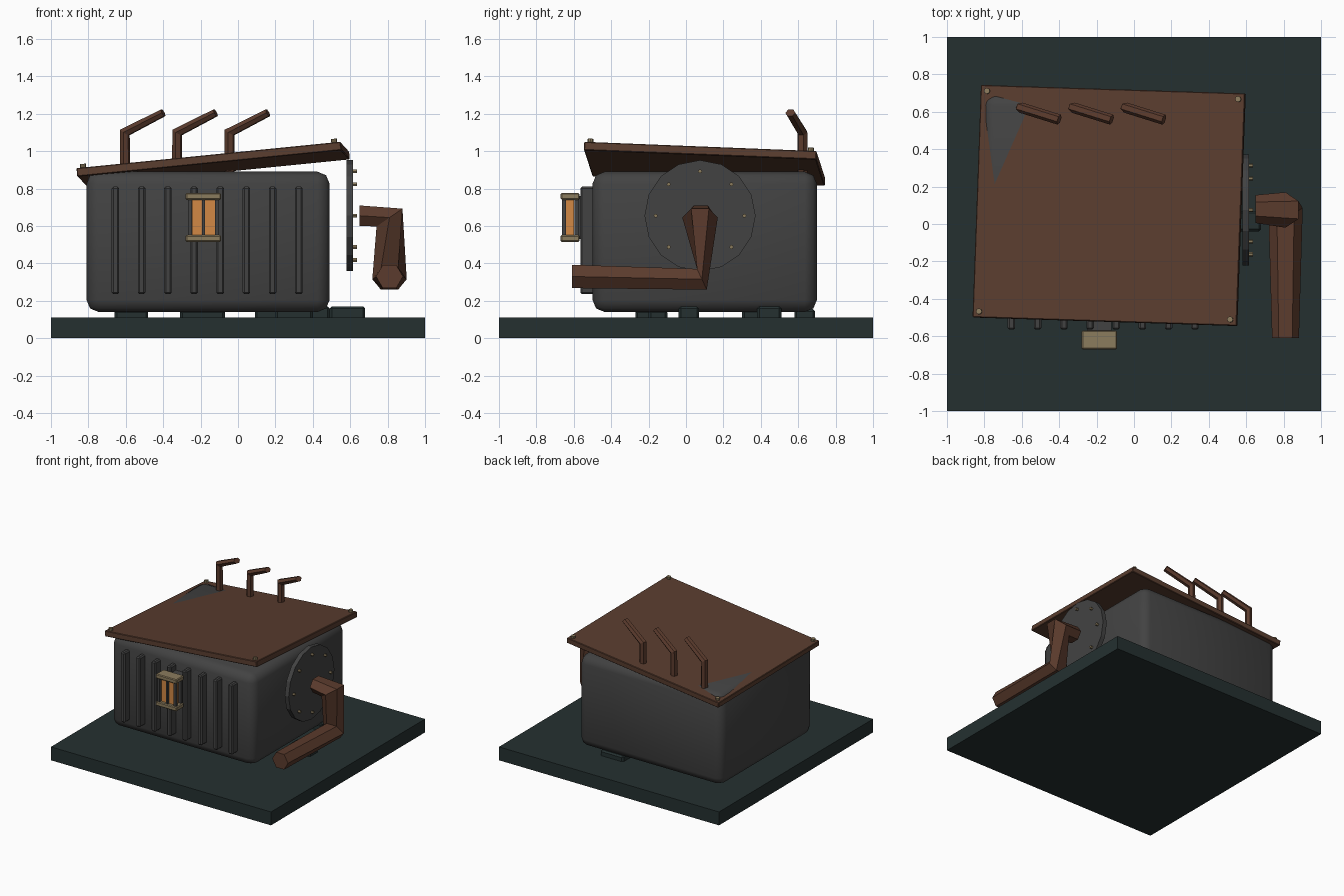
import bpy, bmesh, math
from mathutils import Vector, Matrix, Euler

if "Cube" in bpy.data.objects:
    bpy.data.objects.remove(bpy.data.objects["Cube"])


def material(name, rgb):
    m = bpy.data.materials.new(name)
    m.diffuse_color = (*rgb, 1)
    m.use_nodes = True
    m.node_tree.nodes["Principled BSDF"].inputs["Base Color"].default_value = m.diffuse_color
    return m


STONE = material("dark teal stone", (0.018, 0.030, 0.030))
IRON = material("dark iron", (0.055, 0.055, 0.055))
ROOF = material("brown roof", (0.100, 0.046, 0.028))
RUST = material("rust brown", (0.105, 0.044, 0.026))
BRASS = material("dull brass", (0.26, 0.20, 0.11))
GLOW = material("orange glass", (0.65, 0.25, 0.06))


def finish(name, bm, mat, matrix=None, smooth=False):
    bmesh.ops.recalc_face_normals(bm, faces=bm.faces)
    me = bpy.data.meshes.new(name)
    bm.to_mesh(me)
    bm.free()
    me.materials.append(mat)
    ob = bpy.data.objects.new(name, me)
    bpy.context.collection.objects.link(ob)
    if matrix:
        ob.matrix_world = matrix
    if smooth:
        bpy.ops.object.select_all(action='DESELECT')
        ob.select_set(True)
        bpy.context.view_layer.objects.active = ob
        bpy.ops.object.shade_smooth_by_angle(angle=math.radians(50))
    return ob


def box(name, x, y, z, mat, bevel=0, segments=1, matrix=None, smooth=False):
    """Box given by its (min, max) range on each axis."""
    bm = bmesh.new()
    bmesh.ops.create_cube(bm, size=1)
    for v in bm.verts:
        v.co = [(a + b) / 2 + c * (b - a) for (a, b), c in zip((x, y, z), v.co)]
    if bevel:
        bmesh.ops.bevel(bm, geom=bm.edges[:], offset=bevel, segments=segments,
                        profile=0.5, affect='EDGES')
    return finish(name, bm, mat, matrix, smooth)


def cylinder(name, center, radius, depth, mat, sides, matrix):
    bm = bmesh.new()
    bmesh.ops.create_cone(bm, cap_ends=True, segments=sides, radius1=radius,
                          radius2=radius, depth=depth)
    return finish(name, bm, mat, Matrix.Translation(center) @ matrix)


def hex_loft(name, rings, mat):
    """Six-sided tube; each ring is centre, half-axis u, half-axis v, flipped."""
    bm = bmesh.new()
    loops = []
    for c, u, v, flip in rings:
        loop = []
        for k in range(6):
            a = math.pi / 3 * ((1 - k) if flip else k)
            loop.append(bm.verts.new(Vector(c) + Vector(u) * math.cos(a)
                                     + Vector(v) * math.sin(a)))
        loops.append(loop)
    for r0, r1 in zip(loops, loops[1:]):
        for k in range(6):
            j = (k + 1) % 6
            bm.faces.new((r0[k], r0[j], r1[j], r1[k]))
    bm.faces.new(loops[0])
    bm.faces.new(loops[-1])
    return finish(name, bm, mat)


# Base slab and stones under the body
box("base_slab", (-1, 1), (-1, 1), (0, 0.11), STONE)
stones = [(-0.66, -0.48, -0.27, -0.10, 0.15), (-0.31, -0.07, -0.20, -0.10, 0.15),
          (0.09, 0.30, 0.58, 0.69, 0.155), (0.30, 0.49, 0.38, 0.51, 0.17),
          (0.20, 0.40, 0.30, 0.42, 0.16), (0.49, 0.68, -0.04, 0.07, 0.17)]
for i, (x0, x1, y0, y1, top) in enumerate(stones):
    box(f"stone_{i}", (x0, x1), (y0, y1), (0.09, top), STONE, 0.012)

# Rounded body
box("body", (-0.81, 0.49), (-0.50, 0.70), (0.14, 0.89), IRON, 0.065, 2, smooth=True)

# Upright ribs on the front
for i in range(8):
    x = -0.655 + 0.14 * i
    box(f"front_rib_{i}", (x - 0.02, x + 0.02), (-0.565, -0.48), (0.235, 0.81), IRON, 0.009)

# Tilted roof plate with corner rivets
tilt = Matrix.Translation((-0.135, 0.10, 0.955)) @ Euler(
    (math.radians(-2.3), math.radians(-5.7), math.radians(-1.85))).to_matrix().to_4x4()
box("roof", (-0.71, 0.71), (-0.622, 0.622), (-0.045, 0), ROOF, 0.004, matrix=tilt)
for sx in (-1, 1):
    for sy in (-1, 1):
        cylinder("roof_rivet", (0, 0, 0), 0.016, 0.03, BRASS, 8,
                 tilt @ Matrix.Translation((sx * 0.675, sy * 0.59, 0.005)))

# Bent pipes rising through the roof
d1 = Vector((0, 0, 1))
for i in range(3):
    x = -0.605 + 0.28 * i
    elbow = Vector((x, 0.622, 1.10))
    tip = Vector((x + 0.205, 0.558, 1.205))
    d2 = (tip - elbow).normalized()
    side = d1.cross(d2).normalized()
    mitre = (d1 + d2).normalized()
    r = 0.028
    rings = []
    for p, n, s in (((x, 0.622, 0.86), d1, 1), (elbow, mitre, 1.12), (tip, d2, 0.8)):
        rings.append((p, side * r, side.cross(n) * r * s, False))
    hex_loft(f"bent_pipe_{i}", rings, RUST)

# Round side plate with a ring of rivets
to_side = Matrix.Rotation(math.pi / 2, 4, 'Y')
cylinder("side_plate", (0.598, 0.075, 0.655), 0.297, 0.036, IRON, 16, to_side)
for i in range(8):
    a = i * math.pi / 4
    cylinder(f"plate_rivet_{i}",
             (0.622, 0.075 + 0.237 * math.cos(a), 0.655 + 0.237 * math.sin(a)),
             0.011, 0.026, BRASS, 6, to_side)

# Crank: hub, arm and handle in one bent six-sided bar
hex_loft("crank", [
    ((0.65, 0.08, 0.655), (0, 0.075, 0), (0, 0, 0.063), False),
    ((0.81, 0.075, 0.645), (0, 0.095, 0), (0.08, 0, 0.055), False),
    ((0.81, 0.085, 0.315), (0.092, 0, 0), (0, 0.03, -0.064), True),
    ((0.81, -0.61, 0.33), (0.072, 0, 0), (0, 0, -0.072), True)], RUST)

# Lantern on the front
LX = -0.185
box("lantern_bracket", (LX - 0.065, LX + 0.065), (-0.58, -0.50), (0.53, 0.76), IRON)
for z in (0.515, 0.74):
    box("lantern_cap", (LX - 0.095, LX + 0.095), (-0.67, -0.57), (z, z + 0.036), BRASS, 0.006)
box("lantern_glass", (LX - 0.062, LX + 0.062), (-0.643, -0.60), (0.545, 0.745), GLOW)
for sx in (-1, 1):
    for y in (-0.652, -0.585):
        px = LX + sx * 0.073
        box("lantern_post", (px - 0.01, px + 0.01), (y - 0.01, y + 0.01), (0.54, 0.75), IRON)
box("lantern_middle_bar", (LX - 0.008, LX + 0.008), (-0.66, -0.64), (0.54, 0.75), IRON)
